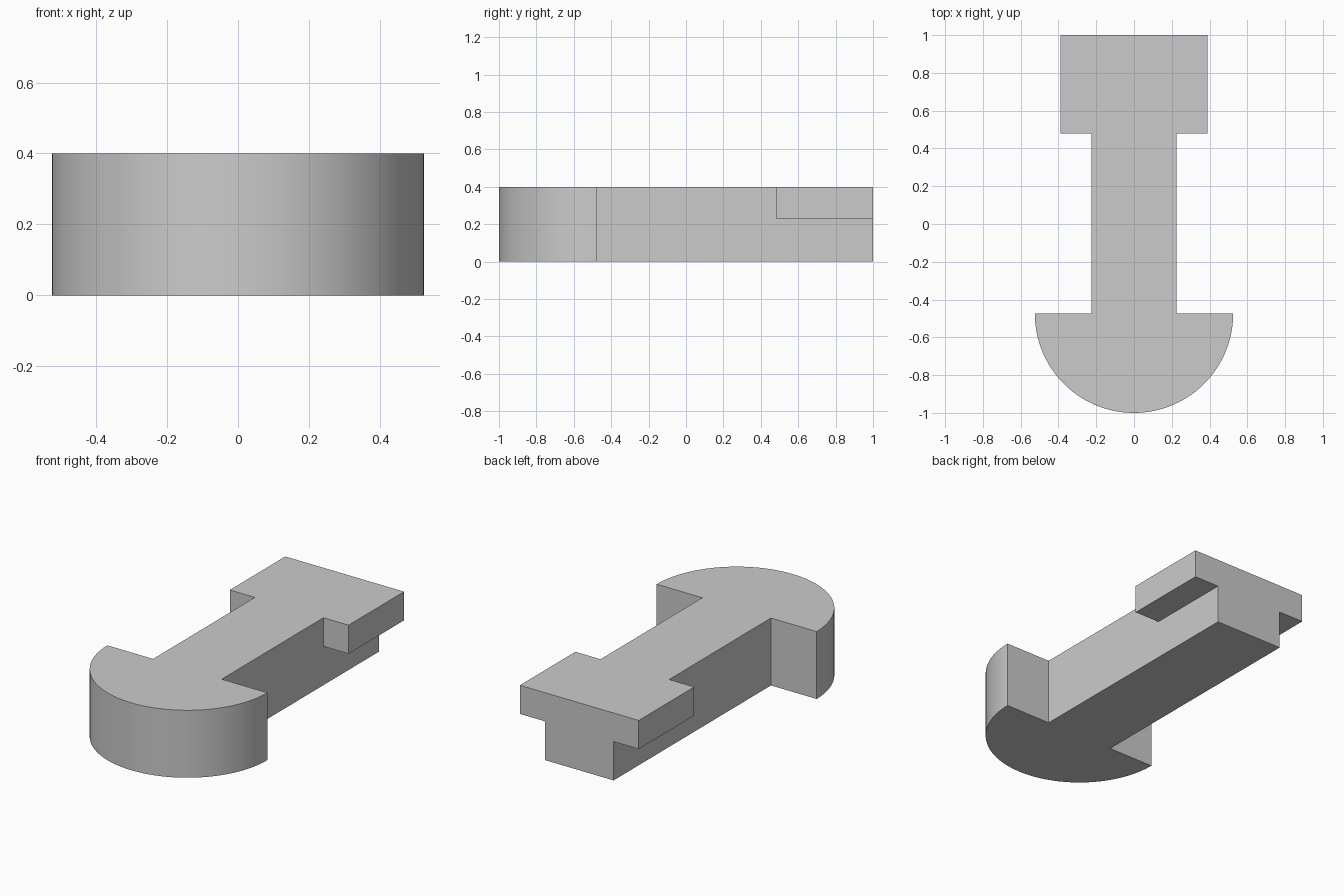
import bpy
import bmesh
from math import cos, sin, pi, radians

cube = bpy.data.objects.get("Cube")
if cube:
    bpy.data.objects.remove(cube, do_unlink=True)

HEIGHT = 0.4
RADIUS = 0.525
SHOULDER_Y = -0.475
SHAFT_X = 0.225
STEPS = 64

grey = bpy.data.materials.new("plain grey")
grey.use_nodes = True
colour = (0.6, 0.6, 0.6, 1)
grey.diffuse_color = colour
grey.node_tree.nodes["Principled BSDF"].inputs["Base Color"].default_value = colour


def prism(name, outline, z0, z1):
    """Extrude a counter-clockwise outline between two heights."""
    bm = bmesh.new()
    base = bm.faces.new([bm.verts.new((x, y, z0)) for x, y in outline])
    top = bmesh.ops.extrude_face_region(bm, geom=[base], use_keep_orig=True)["geom"]
    bmesh.ops.translate(bm, vec=(0, 0, z1 - z0),
                        verts=[v for v in top if isinstance(v, bmesh.types.BMVert)])
    bmesh.ops.recalc_face_normals(bm, faces=bm.faces)
    mesh = bpy.data.meshes.new(name)
    bm.to_mesh(mesh)
    bm.free()
    mesh.materials.append(grey)
    obj = bpy.data.objects.new(name, mesh)
    bpy.context.collection.objects.link(obj)
    return obj


# Half-round head and straight shaft, full height
arc = [(RADIUS * cos(pi + pi * i / STEPS), SHOULDER_Y + RADIUS * sin(pi + pi * i / STEPS))
       for i in range(STEPS + 1)]
shaft = [(SHAFT_X, SHOULDER_Y), (SHAFT_X, 1), (-SHAFT_X, 1), (-SHAFT_X, SHOULDER_Y)]
body = prism("head_and_shaft", arc + shaft, 0, HEIGHT)

# Shallow crossbar at the back end, joined into the shaft
bar = prism("crossbar_helper", [(-0.39, 0.48), (0.39, 0.48), (0.39, 1), (-0.39, 1)],
            0.23, HEIGHT)
bar.hide_render = True
union = body.modifiers.new("join crossbar", "BOOLEAN")
union.operation = "UNION"
union.solver = "EXACT"
union.object = bar

bpy.ops.object.select_all(action="DESELECT")
body.select_set(True)
bpy.context.view_layer.objects.active = body
bpy.ops.object.modifier_apply(modifier=union.name)
bpy.data.objects.remove(bar, do_unlink=True)
bpy.ops.object.shade_smooth_by_angle(angle=radians(30))
